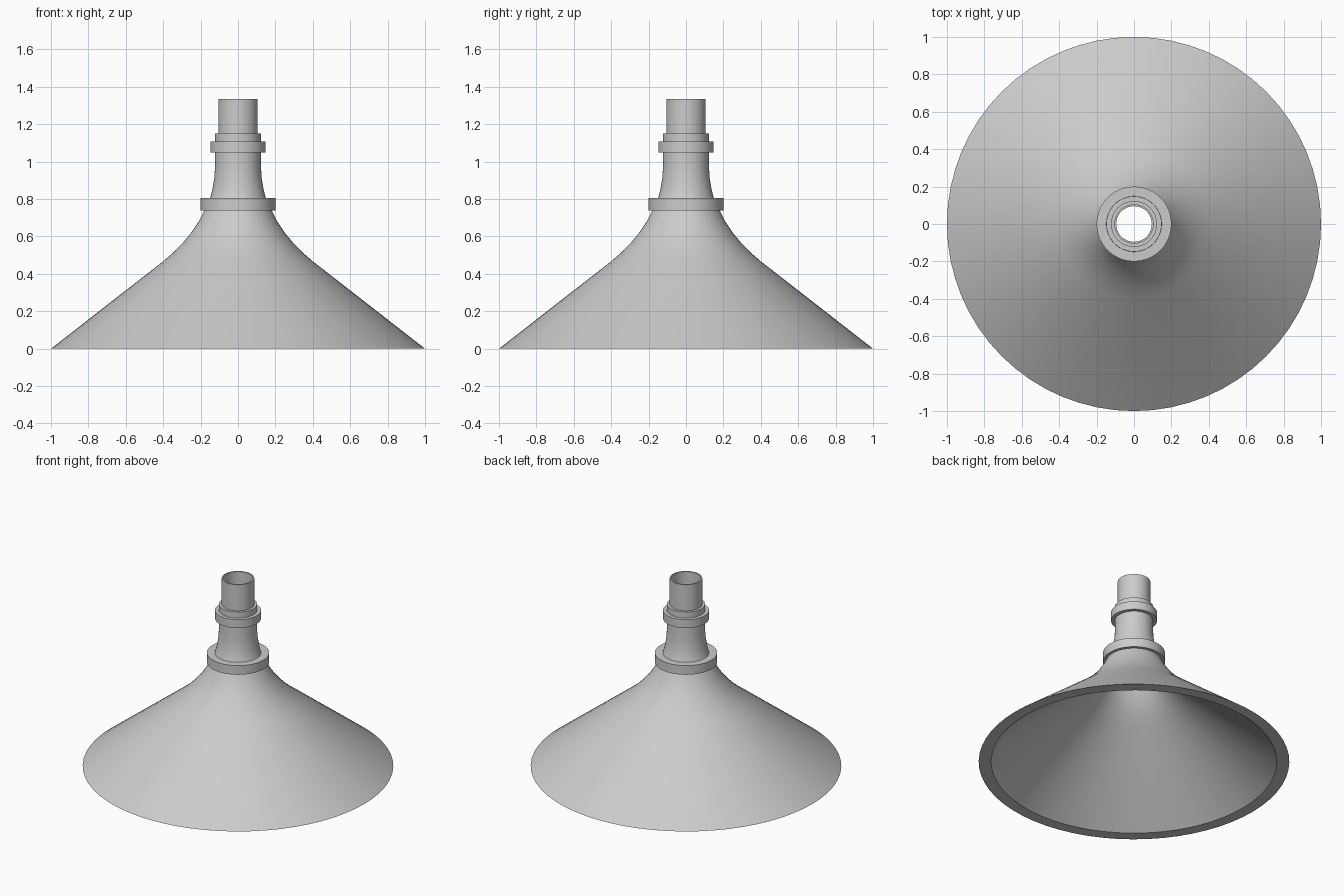
import bpy
import bmesh
import math

if "Cube" in bpy.data.objects:
    bpy.data.objects.remove(bpy.data.objects["Cube"], do_unlink=True)

SIDES = 64

metal = bpy.data.materials.new("light_grey")
metal.use_nodes = True
grey = (0.6, 0.6, 0.6, 1)
metal.diffuse_color = grey
metal.node_tree.nodes["Principled BSDF"].inputs["Base Color"].default_value = grey


def lathe(name, profile):
    """Spin a closed (radius, height) profile around the z axis."""
    bm = bmesh.new()
    verts = [bm.verts.new((r, 0, z)) for r, z in profile]
    edges = [bm.edges.new((a, b)) for a, b in zip(verts, verts[1:] + verts[:1])]
    bmesh.ops.spin(bm, geom=verts + edges, cent=(0, 0, 0), axis=(0, 0, 1),
                   angle=math.tau, steps=SIDES, use_merge=True)
    bmesh.ops.remove_doubles(bm, verts=bm.verts, dist=1e-5)
    bmesh.ops.recalc_face_normals(bm, faces=bm.faces)
    mesh = bpy.data.meshes.new(name)
    bm.to_mesh(mesh)
    bm.free()
    mesh.materials.append(metal)
    obj = bpy.data.objects.new(name, mesh)
    bpy.context.collection.objects.link(obj)
    bpy.ops.object.select_all(action="DESELECT")
    obj.select_set(True)
    bpy.context.view_layer.objects.active = obj
    bpy.ops.object.shade_smooth_by_angle(angle=math.radians(30))


# Flared shell with its neck, hollow all the way through
outer = [(1, 0), (0.4, 0.467), (0.35, 0.51), (0.3, 0.56), (0.25, 0.62),
         (0.21, 0.68), (0.18, 0.74), (0.15, 0.8), (0.137, 0.85),
         (0.127, 0.91), (0.123, 0.97), (0.123, 1.15)]
inner = [(0.095, 1.15), (0.095, 0.93), (0.1, 0.85), (0.115, 0.77),
         (0.14, 0.7), (0.175, 0.64), (0.22, 0.575), (0.27, 0.52),
         (0.35, 0.45), (0.92, 0)]
lathe("flared_shell", outer + inner)


# Pipe and the raised rings
def ring(name, r_in, r_out, z_low, z_high):
    lathe(name, [(r_out, z_low), (r_out, z_high), (r_in, z_high), (r_in, z_low)])


ring("top_pipe", 0.095, 0.105, 1.15, 1.335)
ring("upper_ring", 0.11, 0.148, 1.048, 1.107)
ring("lower_collar", 0.14, 0.2, 0.74, 0.805)
